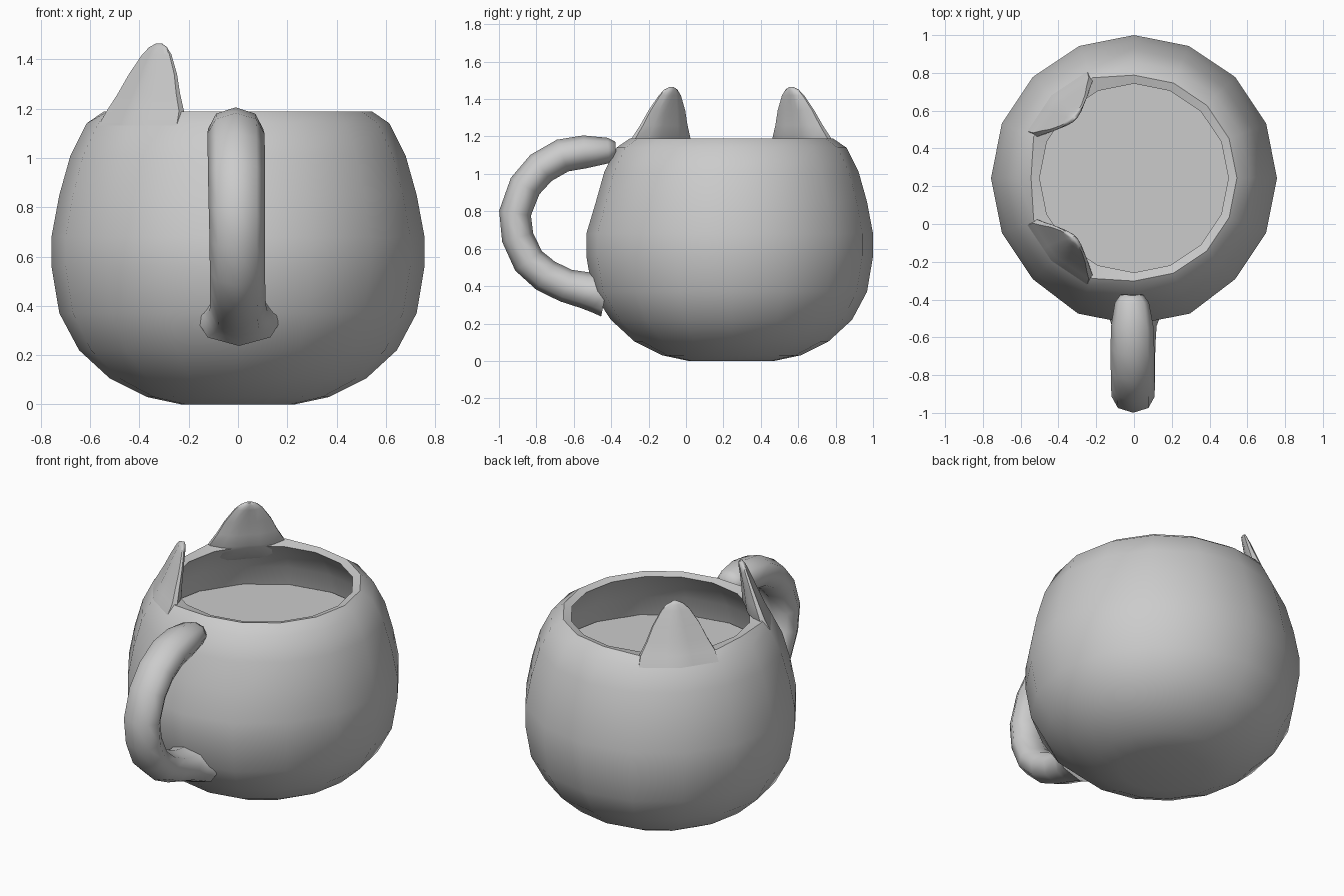
import bpy, bmesh, math
from mathutils import Vector

if "Cube" in bpy.data.objects:
    bpy.data.objects.remove(bpy.data.objects["Cube"])

CY = 0.243   # centre of the round body on y
SIDES = 16


def loft(name, rings, angle):
    """Skin closed rings of equal length, cap both ends, shade smooth by angle."""
    bm = bmesh.new()
    loops = [[bm.verts.new(p) for p in ring] for ring in rings]
    n = len(loops[0])
    for a, b in zip(loops, loops[1:]):
        for i in range(n):
            j = (i + 1) % n
            bm.faces.new((a[i], a[j], b[j], b[i]))
    bm.faces.new(loops[0])
    bm.faces.new(loops[-1])
    bmesh.ops.recalc_face_normals(bm, faces=bm.faces)
    me = bpy.data.meshes.new(name)
    bm.to_mesh(me)
    bm.free()
    me.shade_smooth()
    me.set_sharp_from_angle(angle=math.radians(angle))
    ob = bpy.data.objects.new(name, me)
    bpy.context.collection.objects.link(ob)
    return ob


def circle(r, z, bulge=(), factor=1.055):
    """Level ring around the body axis; the bulge indices sit a little further out."""
    pts = []
    for i in range(SIDES):
        a = 2 * math.pi * i / SIDES
        k = r * (factor if i in bulge else 1)
        pts.append((k * math.cos(a), CY + k * math.sin(a), z))
    return pts


# Hollow body: outer wall up to the rim, then inner wall down to the floor
outer = [(0.23, 0), (0.37, 0.03), (0.52, 0.105), (0.645, 0.22), (0.725, 0.37),
         (0.757, 0.56), (0.757, 0.68), (0.725, 0.85), (0.68, 1.01), (0.615, 1.14)]
inner = [(0.50, 1.175), (0.57, 1.10), (0.632, 0.99), (0.675, 0.84), (0.706, 0.68),
         (0.706, 0.57), (0.675, 0.39), (0.605, 0.255), (0.49, 0.15), (0.35, 0.08), (0.22, 0.05)]
# the wall swells slightly where the handle joins
rings = [circle(r, z, (11, 12, 13) if 0.3 < z < 0.7 else (), 1.025) for r, z in outer]
rings.append(circle(0.545, 1.188, (5, 7, 9, 11)))   # rim, pushed out beside the ears
rings += [circle(r, z) for r, z in inner]
loft("mug_body", rings, 40)

# Drink surface
bm = bmesh.new()
bm.faces.new([bm.verts.new(p) for p in circle(0.66, 0.87)])
me = bpy.data.meshes.new("drink")
bm.to_mesh(me)
bm.free()
bpy.context.collection.objects.link(bpy.data.objects.new("drink", me))


# Two ears growing from the rim: (z, outer radius, half width, thickness)
EAR = [(1.03, 0.655, 0.225, 0.03), (1.08, 0.638, 0.225, 0.075), (1.14, 0.616, 0.222, 0.12),
       (1.19, 0.588, 0.208, 0.115), (1.26, 0.556, 0.168, 0.09), (1.34, 0.522, 0.13, 0.065),
       (1.42, 0.487, 0.078, 0.045), (1.45, 0.472, 0.046, 0.035), (1.464, 0.46, 0.014, 0.02)]


def ear(name, degrees):
    a = math.radians(degrees)
    radial = Vector((math.cos(a), math.sin(a), 0))
    side = Vector((-math.sin(a), math.cos(a), 0))
    rings = []
    for z, r, w, t in EAR:
        steps = [w * k / 3 for k in range(-3, 4)]
        base = Vector((0, CY, z))
        front = [base + side * s + radial * (r - abs(s) * 0.199) for s in steps]
        back = [base + side * s + radial * (r - abs(s) * 0.199 - t * (1 - 0.75 * (s / w) ** 2))
                for s in reversed(steps)]
        rings.append(front + back)
    loft(name, rings, 50)


ear("ear_front", 225)
ear("ear_back", 135)

# Handle: (y, z, half width on x, half thickness) along its path
PATH = [(-0.375, 1.128, 0.06, 0.045), (-0.415, 1.125, 0.09, 0.068), (-0.54, 1.118, 0.112, 0.088),
        (-0.66, 1.098, 0.116, 0.09), (-0.775, 1.032, 0.116, 0.09), (-0.86, 0.935, 0.116, 0.088),
        (-0.914, 0.79, 0.114, 0.086), (-0.90, 0.66, 0.112, 0.086), (-0.842, 0.535, 0.112, 0.088),
        (-0.75, 0.455, 0.112, 0.09), (-0.64, 0.402, 0.113, 0.09), (-0.54, 0.378, 0.118, 0.098),
        (-0.48, 0.365, 0.14, 0.108), (-0.43, 0.355, 0.18, 0.12)]
rings = []
for i, (y, z, w, t) in enumerate(PATH):
    p, q = PATH[max(i - 1, 0)], PATH[min(i + 1, len(PATH) - 1)]
    d = Vector((0, q[0] - p[0], q[1] - p[1])).normalized()
    normal = Vector((0, -d.z, d.y))
    cx = -0.012 + 0.016 * i / (len(PATH) - 1)
    rings.append([Vector((cx + w * math.cos(k * math.pi / 4), y, z))
                  + normal * t * math.sin(k * math.pi / 4) for k in range(8)])
loft("handle", rings, 65)
